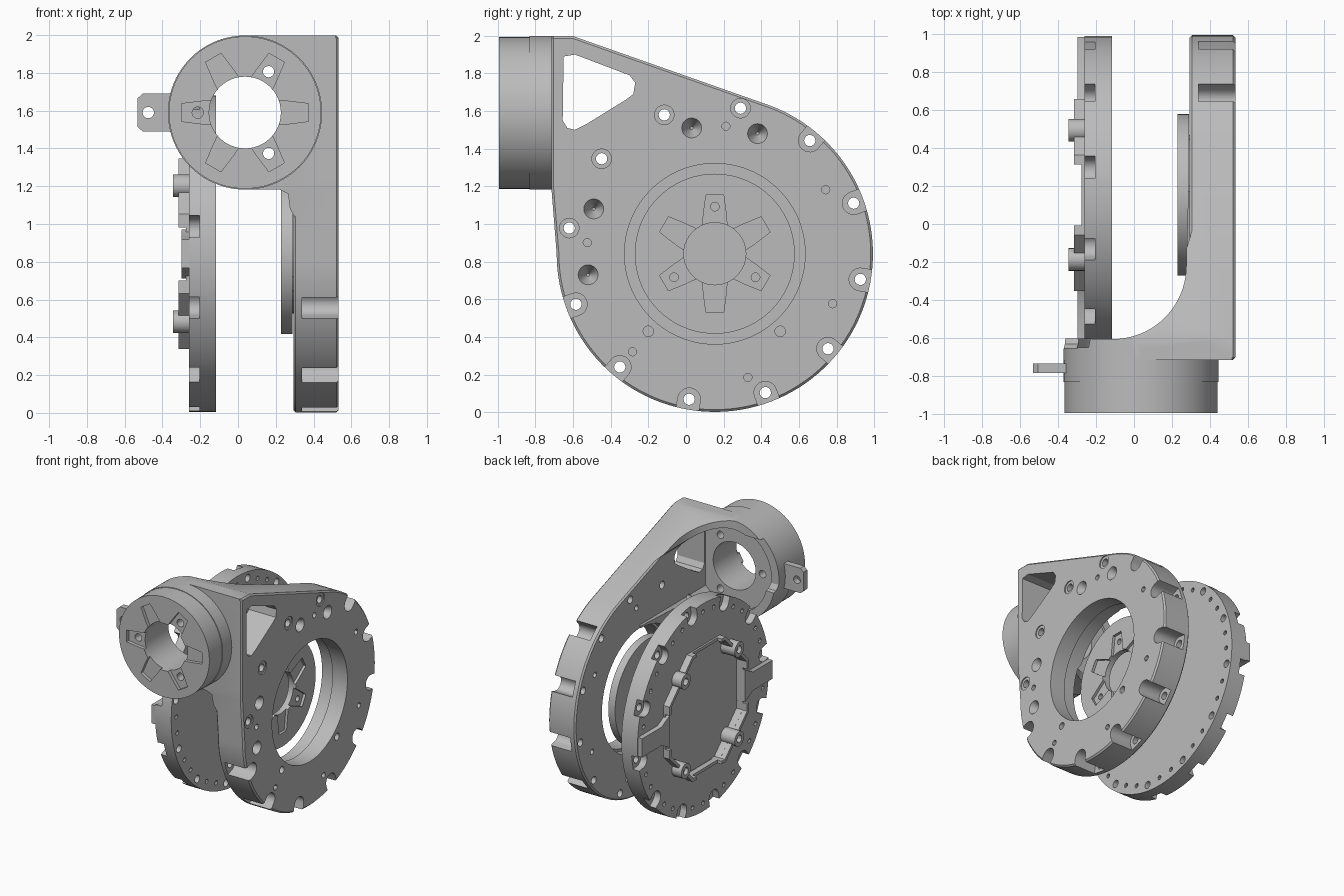
import bpy, bmesh
from math import sin, cos, pi, radians

cube = bpy.data.objects.get("Cube")
if cube:
    bpy.data.objects.remove(cube, do_unlink=True)

grey = bpy.data.materials.new("machined_grey")
grey.use_nodes = True
COL = (0.5, 0.5, 0.5, 1)
grey.diffuse_color = COL
grey.node_tree.nodes["Principled BSDF"].inputs["Base Color"].default_value = COL

CY, CZ, R = 0.153, 0.842, 0.84    # wheel centre and radius (y, z)
TX, TZ = 0.037, 1.59              # collar centre (x, z)
WALL = -0.67                      # inner face of the collar end wall


def arc(c, r, a0, a1, n):
    return [(c[0] + r * cos(radians(a0 + (a1 - a0) * i / n)),
             c[1] + r * sin(radians(a0 + (a1 - a0) * i / n))) for i in range(n + 1)]


def circle(c, r, n=24):
    return arc(c, r, 0, 360, n)[:-1]


def turned(c, pts, deg):
    """Rotate local points (radial, tangential) about a centre."""
    a = radians(deg)
    return [(c[0] + u * cos(a) - v * sin(a), c[1] + u * sin(a) + v * cos(a)) for u, v in pts]


def prism(name, pts, axis, lo, hi):
    """Extrude a flat outline along an axis between lo and hi."""
    put = {"x": lambda p, h: (h, p[0], p[1]),
           "y": lambda p, h: (p[0], h, p[1]),
           "z": lambda p, h: (p[0], p[1], h)}[axis]
    bm = bmesh.new()
    a = [bm.verts.new(put(p, lo)) for p in pts]
    b = [bm.verts.new(put(p, hi)) for p in pts]
    bm.faces.new(a)
    bm.faces.new(b[::-1])
    for i in range(len(pts)):
        j = (i + 1) % len(pts)
        bm.faces.new((a[j], a[i], b[i], b[j]))
    bmesh.ops.recalc_face_normals(bm, faces=bm.faces)
    me = bpy.data.meshes.new(name)
    bm.to_mesh(me)
    bm.free()
    me.materials.append(grey)
    ob = bpy.data.objects.new(name, me)
    bpy.context.collection.objects.link(ob)
    return ob


def apply_mods(ob):
    dg = bpy.context.evaluated_depsgraph_get()
    me = bpy.data.meshes.new_from_object(ob.evaluated_get(dg))
    ob.modifiers.clear()
    ob.data = me


def boolean(ob, other, op="DIFFERENCE"):
    m = ob.modifiers.new("bool", "BOOLEAN")
    m.operation, m.object, m.solver = op, other, "EXACT"
    apply_mods(ob)
    bpy.data.objects.remove(other, do_unlink=True)


def cut(ob, pts, axis, lo, hi):
    boolean(ob, prism("cutter", pts, axis, lo, hi))


def polar(r, deg):
    return (CY + r * cos(radians(deg)), CZ + r * sin(radians(deg)))


# Teardrop side plate
outline = ([(-0.715, 1.998), (-0.6, 1.998)] + arc((CY, CZ), R, 70, -180, 90) + [(-0.715, 1.19)])
plate = prism("side_plate", outline, "x", 0.293, 0.533)
bev = plate.modifiers.new("bevel", "BEVEL")
bev.width, bev.segments, bev.limit_method, bev.angle_limit = 0.012, 1, "ANGLE", radians(40)
apply_mods(plate)

# Curved bracket joining the plate to the collar
shape = ([(0.515, 1.998)] + arc((TX, TZ), 0.408, 90, 270, 40)
         + [(0.22, 1.182), (0.265, 1.16), (0.275, 1.08), (0.3, 1.04), (0.515, 1.04)])
bracket = prism("bracket", shape, "y", -0.8, 0.3)
foot = ([(-0.5, -0.6), (-0.5, -0.78), (0.6, -0.78), (0.6, 0.17), (0.285, 0.17)]
        + arc((-0.11, -0.22), 0.385, 0, -90, 20))
boolean(bracket, prism("foot", foot, "z", 1.0, 2.2), "INTERSECT")
boolean(bracket, prism("trim", outline, "x", -0.6, 0.7), "INTERSECT")
bore = circle((TX, TZ), 0.34, 48)
cut(bracket, bore, "y", WALL, 0.4)
cut(bracket, circle((TX, TZ), 0.19, 48), "y", -1.2, -0.5)
boolean(plate, bracket, "UNION")

# Bearing opening and window
cut(plate, circle((CY, CZ), 0.48, 72), "x", 0.1, 0.7)
cut(plate, circle((CY, CZ), 0.5, 72), "x", 0.1, 0.4)
window = ([(-0.65, 1.89), (-0.59, 1.9), (-0.3, 1.79), (-0.27, 1.75), (-0.28, 1.69), (-0.32, 1.66)]
          + [(-0.53, 1.53), (-0.59, 1.5), (-0.63, 1.51), (-0.655, 1.55)])
cut(plate, window, "x", -0.7, 0.7)

# Bolt holes and rim notches
notch = [(0.2, -0.08), (0.06, -0.06)] + arc((0, 0), 0.06, -90, -270, 12) + [(0.06, 0.06), (0.2, 0.08)]
cover = prism("cover_disc", circle((CY, CZ), R - 0.003, 96), "x", -0.26, -0.117)
for k in range(12):
    deg = 20 + 30 * k
    c = polar(0.785, deg)
    cut(plate, circle(c, 0.03, 16), "x", 0.1, 0.7)
    if 70 < deg < 180:
        cut(plate, circle(c, 0.052, 20), "x", 0.525, 0.7)
    else:
        cut(plate, turned(c, notch, deg), "x", 0.34, 0.7)
    cut(cover, turned(c, notch, deg), "x", -0.4, -0.205)
    cut(cover, circle(c, 0.03, 16), "x", -0.5, 0)
    for d in (10, 20):
        cut(cover, circle(polar(0.77, deg + d), 0.018, 10), "x", -0.5, 0)


# Blind conical dowel holes
def cone_cut(ob, c, r, depth):
    cone = prism("cutter", circle(c, r), "x", 0.533 - depth, 0.54)
    for v in cone.data.vertices:
        if v.co.x < 0.53:
            v.co.y = c[0] + (v.co.y - c[0]) * 0.15
            v.co.z = c[1] + (v.co.z - c[1]) * 0.15
    boolean(ob, cone)


for c in ((0.03, 1.51), (0.38, 1.48), (-0.49, 1.08), (-0.52, 0.73)):
    cone_cut(plate, c, 0.056, 0.1)

# Small screw holes
for deg in (85, 30, -23, -75, -130, 175):
    cut(plate, circle(polar(0.68, deg), 0.022, 12), "x", 0.1, 0.7)
for y in (0.5, -0.2):
    cut(plate, circle((y, 0.43), 0.028, 14), "x", 0.42, 0.7)

# Round collar with band, central hole and shallow drive slots
collar = prism("front_collar", circle((TX, TZ), 0.403, 96), "y", -0.993, -0.8)
band = prism("collar_band", circle((TX, TZ), 0.408, 96), "y", -0.83, -0.7)
slot = [(0.1, -0.07), (0.23, -0.06), (0.335, -0.047), (0.335, 0.047), (0.23, 0.06), (0.1, 0.07)]
for ob in (collar, band, plate):
    if ob != plate:
        cut(ob, circle((TX, TZ), 0.19, 48), "y", -1.2, -0.5)
    for deg in (60, 180, 300):
        cut(ob, circle(turned((TX, TZ), [(0.25, 0)], deg)[0], 0.03, 16), "y", -1.2, WALL + 0.02)
for k in range(6):
    cut(collar, turned((TX, TZ), slot, 60 * k), "y", -1.2, -0.965)

# Side tab on the collar
tab = prism("side_tab", [(-0.34, 1.49), (-0.505, 1.49), (-0.532, 1.515), (-0.532, 1.665),
                         (-0.505, 1.69), (-0.34, 1.69)], "y", -0.785, -0.735)
cut(tab, circle((-0.475, TZ), 0.03), "y", -1, -0.5)

# Floating hub inside the opening
hub = prism("hub_flange", circle((CY, CZ), 0.425, 72), "x", 0.228, 0.288)
boss = prism("hub_boss", circle((CY, CZ), 0.315, 64), "x", 0.25, 0.293)
boolean(hub, boss, "UNION")
cut(hub, circle((CY, CZ), 0.165, 40), "x", 0, 0.6)
for k in range(6):
    cut(hub, turned((CY, CZ), [(u * 0.93, v) for u, v in slot], 30 + 60 * k), "x", 0.272, 0.6)
    if k % 2:
        cut(hub, circle(polar(0.25, 30 + 60 * k), 0.023, 14), "x", 0, 0.6)


# Octagonal recess in the cover, with a thin lip
def octagon(apothem):
    r = apothem / cos(pi / 8)
    return [polar(r, 22.5 + 45 * k) for k in range(8)]


cut(cover, octagon(0.485), "x", -0.5, -0.22)
lip = prism("recess_lip", octagon(0.505), "x", -0.275, -0.23)
cut(lip, octagon(0.48), "x", -0.5, 0)

# Corner clamps, screw pads and end bars
clamp = [(0.16, 0.505), (0.21, 0.505), (0.505, 0.21), (0.505, 0.14),
         (0.48, 0.14), (0.48, 0.2), (0.2, 0.48), (0.16, 0.48)]
bar = [(0.48, -0.13), (0.58, -0.075), (0.83, -0.075), (0.83, 0.075), (0.58, 0.075), (0.48, 0.13)]
for sy in (-1, 1):
    for sz in (-1, 1):
        prism("corner_clamp", [(CY + sy * u, CZ + sz * v) for u, v in clamp], "x", -0.315, -0.215)
        c = (CY + sy * 0.34, CZ + sz * 0.36)
        pad = prism("screw_pad", circle(c, 0.06, 20), "x", -0.345, -0.215)
        cut(pad, circle(c, 0.03, 12), "x", -0.5, -0.31)
    prism("end_bar", [(CY + sy * u, CZ + v) for u, v in bar], "x", -0.298, -0.22)

# Smooth shading with sharp edges kept
bpy.context.view_layer.update()
bpy.ops.object.select_all(action="DESELECT")
for ob in bpy.context.scene.objects:
    if ob.type == "MESH" and ob.data.materials and ob.data.materials[0] == grey:
        ob.select_set(True)
        bpy.context.view_layer.objects.active = ob
bpy.ops.object.shade_smooth_by_angle(angle=radians(30))
